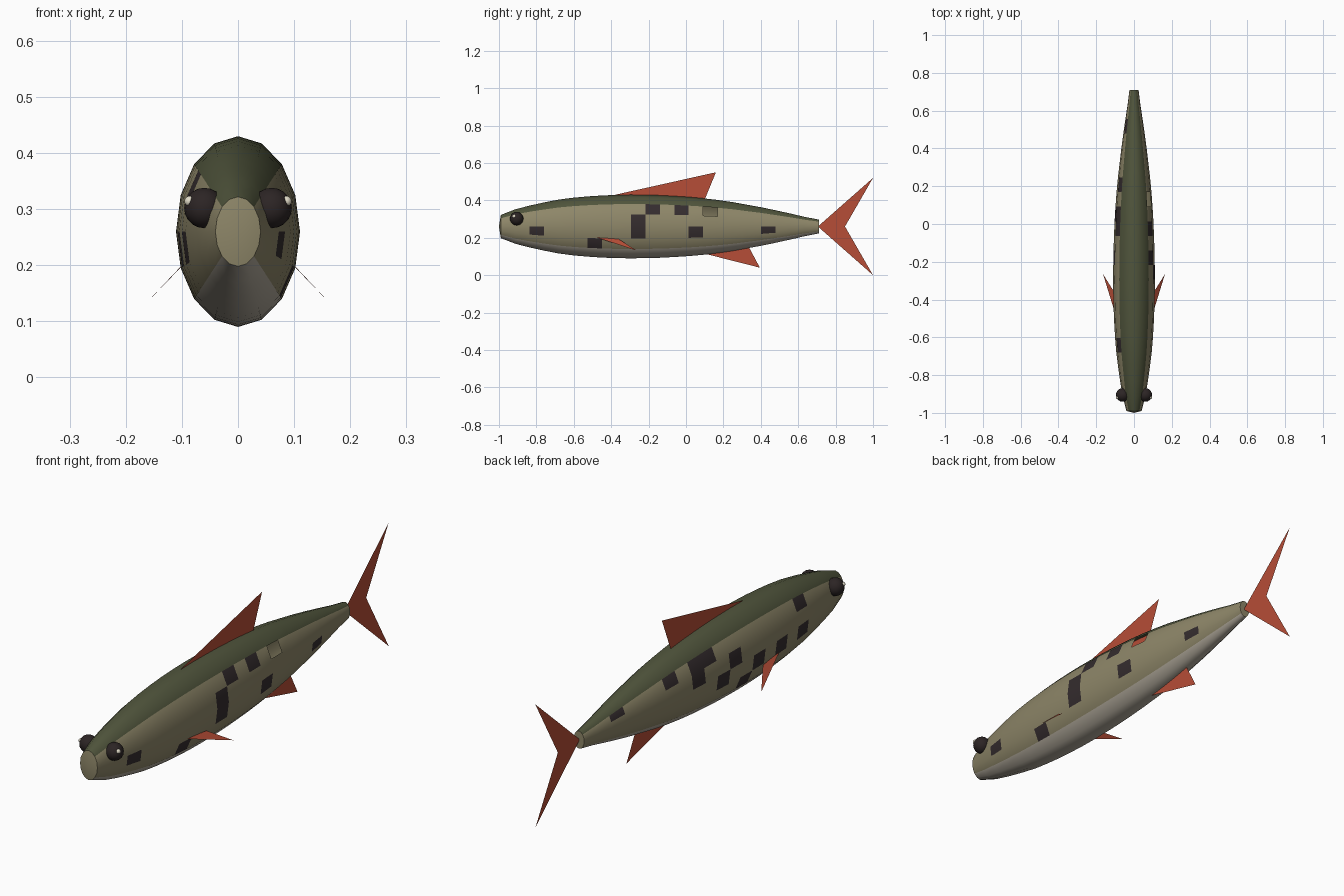
import bpy, bmesh, math
from mathutils import Vector

cube = bpy.data.objects.get("Cube")
if cube:
    bpy.data.objects.remove(cube, do_unlink=True)


def material(name, rgb):
    m = bpy.data.materials.new(name)
    m.use_nodes = True
    m.diffuse_color = (*rgb, 1)
    m.node_tree.nodes["Principled BSDF"].inputs["Base Color"].default_value = (*rgb, 1)
    return m


BACK = material("dark olive back", (0.08, 0.09, 0.045))
FLANK = material("olive flank", (0.27, 0.24, 0.14))
BELLY = material("pale belly", (0.43, 0.39, 0.32))
SPOT = material("dark spots", (0.034, 0.025, 0.027))
FIN = material("red fins", (0.47, 0.075, 0.038))
EYE = material("eye black", (0.025, 0.018, 0.018))
GLINT = material("eye glint", (0.75, 0.71, 0.58))


def make_object(name, bm, mats, smooth=None):
    mesh = bpy.data.meshes.new(name)
    bm.to_mesh(mesh)
    bm.free()
    for m in mats:
        mesh.materials.append(m)
    ob = bpy.data.objects.new(name, mesh)
    bpy.context.collection.objects.link(ob)
    if smooth:
        bpy.ops.object.select_all(action='DESELECT')
        ob.select_set(True)
        bpy.context.view_layer.objects.active = ob
        bpy.ops.object.shade_smooth_by_angle(angle=math.radians(smooth))
    return ob


# Body: elliptical rings lofted from nose to tail
SIDES, MID, NOSE, TAIL = 16, 0.26, -0.99, 0.71
HEIGHTS = [.062, .092, .112, .129, .144, .154, .161, .166, .169, .17, .169, .167,
           .163, .158, .151, .142, .131, .117, .103, .087, .07, .052, .037]
STEP = (TAIL - NOSE) / (len(HEIGHTS) - 1)

# Spots as (segment, row); rows run 1 to -2 from upper to lower flank
LEFT_SPOTS = {(2, -1), (6, -2), (9, 0), (9, -1), (10, 1), (12, 1), (13, -1), (18, -1)}
RIGHT_SPOTS = {(4, 1), (4, -1), (6, -1), (8, -1), (9, -2), (10, 0), (11, -1),
               (12, 1), (13, 1), (13, 0), (15, 1), (19, 1)}
HOLE = (14, 1)

bm = bmesh.new()
rings = []
for k, h in enumerate(HEIGHTS):
    ring = []
    for i in range(SIDES):
        a = math.tau * i / SIDES
        ring.append(bm.verts.new((0.65 * h * math.cos(a), NOSE + k * STEP,
                                  MID + h * math.sin(a))))
    rings.append(ring)
for k in range(len(rings) - 1):
    for i in range(SIDES):
        j = (i + 1) % SIDES
        row = i if i < 8 else i - SIDES
        left = -4 <= row < 4
        if not left:
            row = 7 - i
        if left and (k, row) == HOLE:
            continue
        f = bm.faces.new((rings[k][i], rings[k][j], rings[k + 1][j], rings[k + 1][i]))
        spots = LEFT_SPOTS if left else RIGHT_SPOTS
        f.material_index = 0 if row > 1 else 2 if row < -2 else 3 if (k, row) in spots else 1

# Blunt snout and tail caps
for ring, y in ((rings[0], -1.0), (rings[-1], TAIL)):
    tip = bm.verts.new((0, y, MID))
    for i in range(SIDES):
        f = bm.faces.new((ring[i], ring[(i + 1) % SIDES], tip))
        f.material_index = 1
bmesh.ops.recalc_face_normals(bm, faces=bm.faces)
make_object("body", bm, [BACK, FLANK, BELLY, SPOT], 40)


# Fins: thin flat sheets
def fin(name, points, faces):
    bm = bmesh.new()
    vs = [bm.verts.new(p) for p in points]
    for f in faces:
        bm.faces.new([vs[i] for i in f])
    make_object(name, bm, [FIN])


def mid_fin(name, profile, faces):
    fin(name, [(0, y, z) for y, z in profile], faces)


mid_fin("dorsal_fin", [(-.40, .425), (.16, .55), (.09, .38)], [(0, 1, 2)])
mid_fin("anal_fin", [(.04, .13), (.395, .04), (.32, .18)], [(0, 1, 2)])
mid_fin("tail_fin", [(.705, .26), (1, .52), (.85, .26), (1, 0)], [(0, 2, 1), (0, 3, 2)])


def ball(name, centre, radius, mat):
    bm = bmesh.new()
    bmesh.ops.create_uvsphere(bm, u_segments=16, v_segments=10, radius=radius)
    bmesh.ops.translate(bm, verts=bm.verts, vec=Vector(centre))
    make_object(name, bm, [mat], 40)


# Paired side fins and eyes
for side, s in (("left", 1), ("right", -1)):
    fin(side + "_side_fin", [(s * .098, -.48, .202), (s * .105, -.36, .193),
                             (s * .164, -.265, .132)], [(0, 1, 2)])
    ball(side + "_eye", (s * .06, -.905, .302), .036, EYE)
    ball(side + "_eye_glint", (s * .086, -.918, .314), .0095, GLINT)
